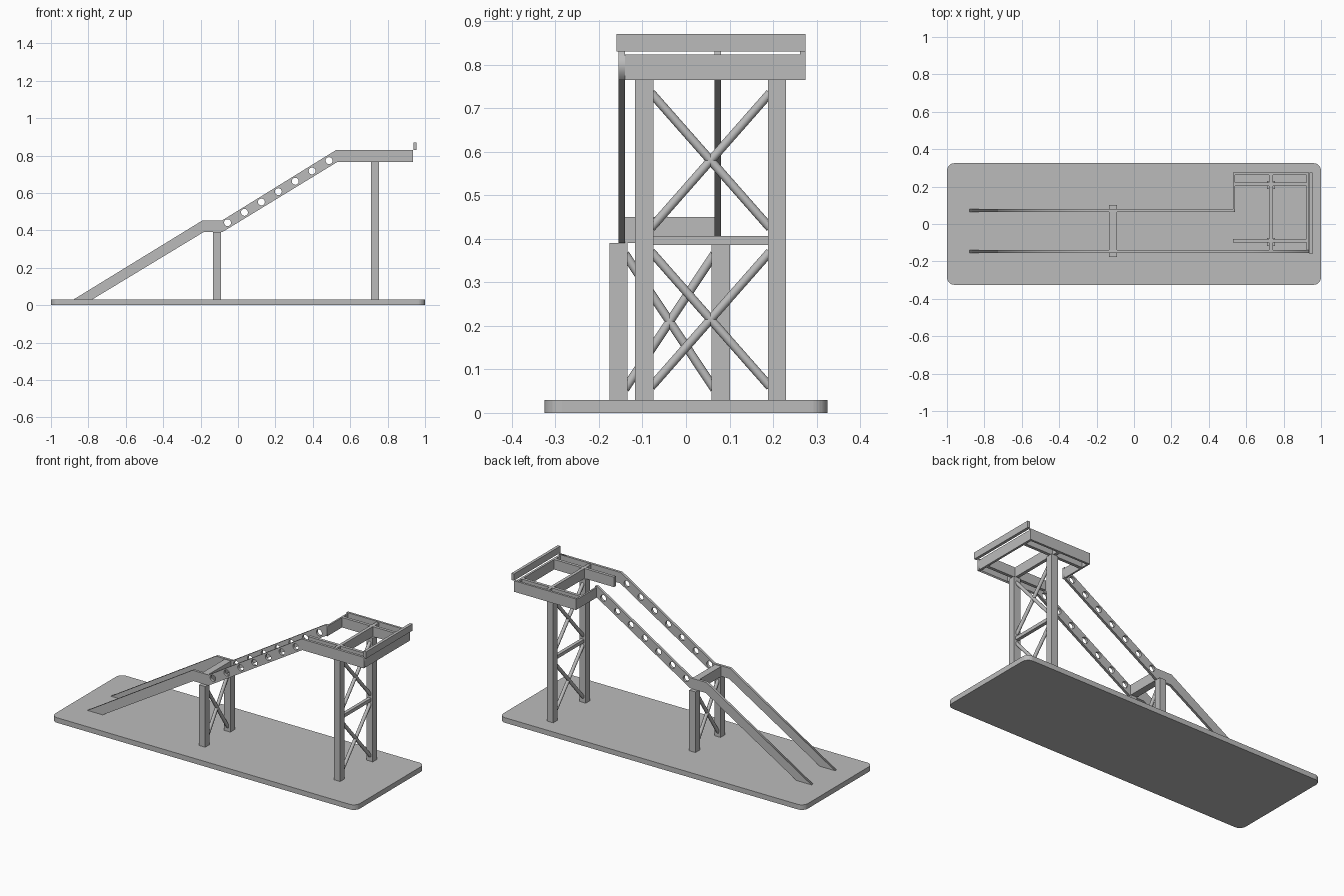
import bpy
import bmesh
from math import radians, cos, sin, pi
from mathutils import Vector

cube = bpy.data.objects.get("Cube")
if cube:
    bpy.data.objects.remove(cube, do_unlink=True)

steel = bpy.data.materials.new("grey steel")
steel.use_nodes = True
steel.diffuse_color = (0.5, 0.5, 0.5, 1)
steel.node_tree.nodes["Principled BSDF"].inputs["Base Color"].default_value = (0.5, 0.5, 0.5, 1)


def add_mesh(name, bm):
    mesh = bpy.data.meshes.new(name)
    bm.to_mesh(mesh)
    bm.free()
    mesh.materials.append(steel)
    ob = bpy.data.objects.new(name, mesh)
    bpy.context.collection.objects.link(ob)
    return ob


def box(name, x, y, z):
    """Box from (min, max) ranges on each axis."""
    bm = bmesh.new()
    bmesh.ops.create_cube(bm, size=1)
    for v in bm.verts:
        v.co = [r[0] if c < 0 else r[1] for c, r in zip(v.co, (x, y, z))]
    return add_mesh(name, bm)


def rod(name, a, b, radius=0.01):
    """Round bar between two points."""
    a, b = Vector(a), Vector(b)
    bm = bmesh.new()
    bmesh.ops.create_cone(bm, cap_ends=True, segments=12, radius1=radius,
                          radius2=radius, depth=(b - a).length)
    ob = add_mesh(name, bm)
    ob.location = (a + b) / 2
    ob.rotation_euler = (b - a).to_track_quat("Z", "Y").to_euler()
    for p in ob.data.polygons:
        p.use_smooth = len(p.vertices) == 4


def cross_brace(name, x, y0, y1, z0, z1):
    rod(name + "_rising", (x, y0, z0), (x, y1, z1))
    rod(name + "_falling", (x, y0, z1), (x, y1, z0))


def stringer(name, y, outline, holes, radius=0.0185, thickness=0.015):
    """Flat plate cut to the stair outline, with round holes."""
    curve = bpy.data.curves.new(name, "CURVE")
    curve.dimensions = "2D"
    curve.fill_mode = "BOTH"
    curve.extrude = thickness / 2
    loops = [outline]
    for hx, hz in holes:
        loops.append([(hx + radius * cos(i * pi / 12), hz + radius * sin(i * pi / 12))
                      for i in range(24)])
    for loop in loops:
        spline = curve.splines.new("POLY")
        spline.points.add(len(loop) - 1)
        for point, (px, pz) in zip(spline.points, loop):
            point.co = (px, pz, 0, 1)
        spline.use_cyclic_u = True
    curve.materials.append(steel)
    ob = bpy.data.objects.new(name, curve)
    ob.location.y = y
    ob.rotation_euler.x = radians(90)
    bpy.context.collection.objects.link(ob)
    bpy.ops.object.select_all(action="DESELECT")
    ob.select_set(True)
    bpy.context.view_layer.objects.active = ob
    bpy.ops.object.convert(target="MESH")


# Base slab with rounded corners
bm = bmesh.new()
bmesh.ops.create_cube(bm, size=1)
bmesh.ops.scale(bm, vec=(2, 0.65, 0.03), verts=bm.verts)
bmesh.ops.translate(bm, vec=(0, 0, 0.015), verts=bm.verts)
uprights = [e for e in bm.edges if abs(e.verts[0].co.z - e.verts[1].co.z) > 0.01]
bmesh.ops.bevel(bm, geom=uprights, offset=0.04, segments=8, profile=0.5, affect="EDGES")
add_mesh("base_slab", bm)

# Stair stringers; the front one carries on along the platform
holes = [(-0.056 + i * 0.0905, 0.441 + i * 0.0553) for i in range(7)]
lower = [(-0.78, 0.03), (-0.185, 0.39), (-0.085, 0.39), (0.53, 0.765)]
upper = [(0.525, 0.83), (-0.085, 0.453), (-0.19, 0.453), (-0.88, 0.03)]
for name, y, end in (("front_stringer", -0.1475, 0.935), ("back_stringer", 0.0725, 0.54)):
    stringer(name, y, lower + [(end, 0.765), (end, 0.83)] + upper, holes)

# Landing and its posts
LX = (-0.133, -0.092)
box("landing_beam", LX, (-0.14, 0.065), (0.39, 0.45))
for name, y in (("front", -0.155), ("back", 0.08)):
    box(name + "_landing_post", LX, (y - 0.021, y + 0.021), (0.03, 0.39))
cross_brace("landing_brace", -0.1125, -0.14, 0.065, 0.055, 0.365)

# Platform tower
TX = (0.711, 0.753)
for name, y in (("front", -0.096), ("back", 0.209)):
    box(name + "_tower_post", TX, (y - 0.021, y + 0.021), (0.03, 0.765))
box("tower_tie", (0.722, 0.742), (-0.08, 0.19), (0.386, 0.406))
for name, z in (("lower", 0.06), ("upper", 0.425)):
    cross_brace(name + "_tower_brace", 0.732, -0.08, 0.193, z, z + 0.31)

# Platform frame
Z = (0.765, 0.824)
box("platform_back_beam", (0.53, 0.935), (0.262, 0.275), (0.765, 0.83))
box("platform_side_plate", (0.53, 0.54), (0.065, 0.27), Z)
box("platform_end_beam", (0.922, 0.935), (-0.155, 0.275), Z)
box("platform_cross_beam", (0.723, 0.742), (-0.145, 0.268), Z)
for name, y in (("front", -0.09), ("back", 0.213)):
    box(name + "_joist", (0.53, 0.925), (y - 0.009, y + 0.009), Z)
box("end_kick_board", (0.937, 0.954), (-0.16, 0.275), (0.83, 0.87))
